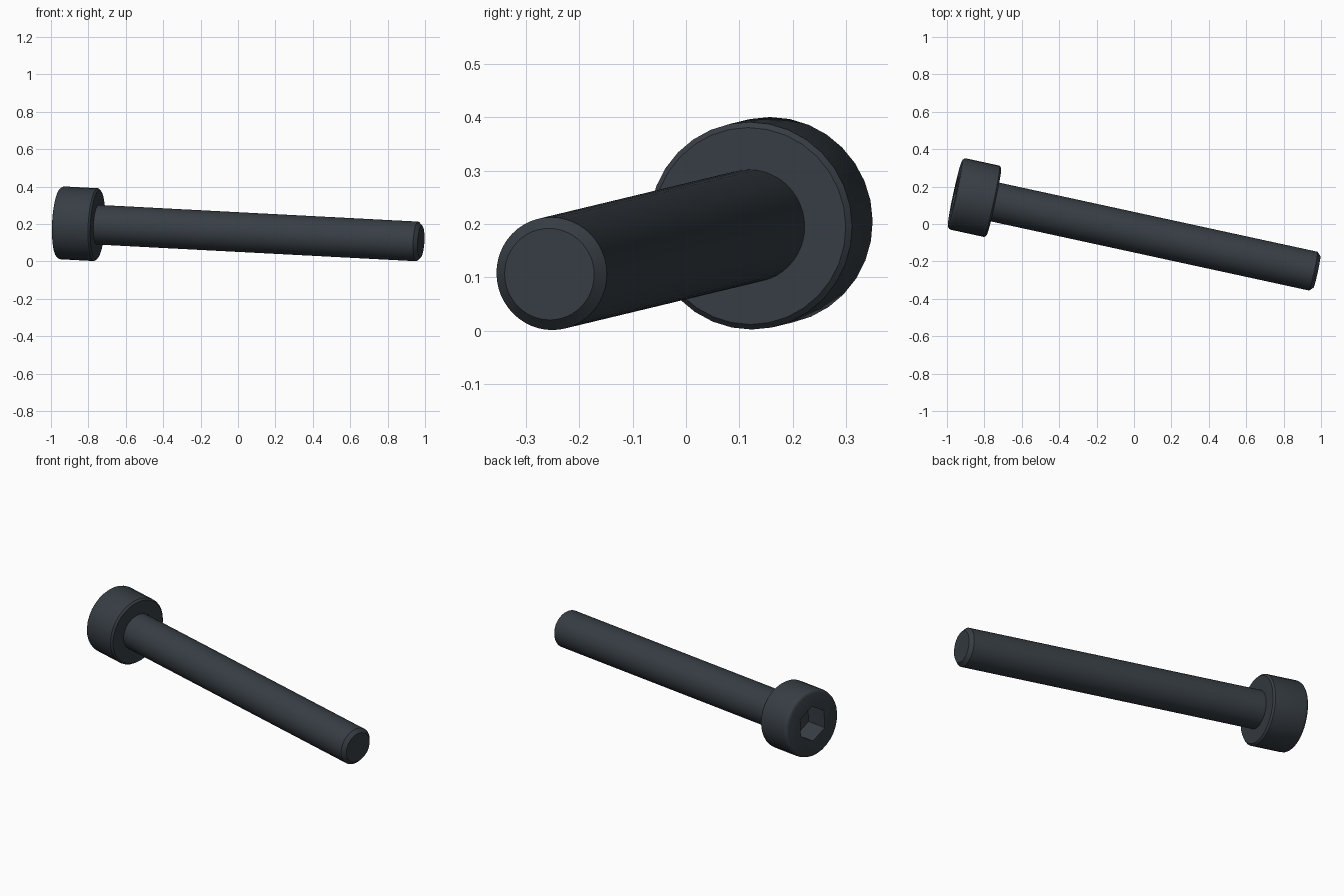
import bpy, bmesh, math
from mathutils import Vector, Matrix

cube = bpy.data.objects.get("Cube")
if cube:
    bpy.data.objects.remove(cube)

# Dark slate steel
steel = bpy.data.materials.new("dark steel")
steel.use_nodes = True
colour = (0.038, 0.048, 0.058, 1)
steel.diffuse_color = colour
steel.node_tree.nodes["Principled BSDF"].inputs["Base Color"].default_value = colour

# Screw frame: local z runs from the head's outer face to the tip
HEAD_R, HEAD_H = 0.195, 0.212
SHAFT_R, LENGTH = 0.106, 1.983
SOCKET_R, SOCKET_DEPTH = 0.102, 0.13
axis = Vector((0.976, -0.212, -0.051)).normalized()
up = (Vector((0, 0, 1)) - axis * axis.z).normalized()
side = up.cross(axis)
frame = Matrix((up, -side, axis)).transposed()
if frame.determinant() < 0:
    frame = Matrix((up, side, axis)).transposed()
frame = Matrix.Translation((-0.957, 0.164, 0.207)) @ frame.to_4x4()


def lathe(name, profile, sides):
    """Closed solid of revolution from (radius, z) points, laid along the screw axis."""
    bm = bmesh.new()
    rings = []
    for r, z in profile:
        rings.append([bm.verts.new((r * math.cos(a), r * math.sin(a), z))
                      for a in (math.tau * i / sides for i in range(sides))])
    for low, high in zip(rings, rings[1:]):
        for i in range(sides):
            j = (i + 1) % sides
            bm.faces.new((low[i], low[j], high[j], high[i]))
    bm.faces.new(rings[0][::-1])
    bm.faces.new(rings[-1])
    bmesh.ops.recalc_face_normals(bm, faces=bm.faces)
    mesh = bpy.data.meshes.new(name)
    bm.to_mesh(mesh)
    bm.free()
    mesh.materials.append(steel)
    obj = bpy.data.objects.new(name, mesh)
    obj.matrix_world = frame
    bpy.context.collection.objects.link(obj)
    return obj


def activate(obj):
    bpy.ops.object.select_all(action='DESELECT')
    obj.select_set(True)
    bpy.context.view_layer.objects.active = obj


# Cylindrical head with a rounded outer rim and a small lower chamfer
fillet, chamfer = 0.02, 0.01
rim = [(HEAD_R - fillet * (1 - math.sin(a)), fillet * (1 - math.cos(a)))
       for a in (math.pi / 2 * i / 3 for i in range(4))]
head = lathe("head", rim + [(HEAD_R, HEAD_H - chamfer), (HEAD_R - chamfer, HEAD_H)], 32)

# Hexagonal socket sunk into the head
cutter = lathe("socket_cutter", [(SOCKET_R, -0.1), (SOCKET_R, SOCKET_DEPTH)], 6)
cutter.hide_render = True
cut = head.modifiers.new("socket", 'BOOLEAN')
cut.operation = 'DIFFERENCE'
cut.solver = 'EXACT'
cut.object = cutter
activate(head)
bpy.ops.object.modifier_apply(modifier=cut.name)
bpy.data.objects.remove(cutter)

# Plain shaft with a chamfered tip
tip = 0.02
shaft = lathe("shaft", [(SHAFT_R, HEAD_H - 0.02), (SHAFT_R, LENGTH - tip),
                        (SHAFT_R - tip, LENGTH)], 48)

for part in (head, shaft):
    activate(part)
    bpy.ops.object.shade_smooth_by_angle(angle=math.radians(31))
